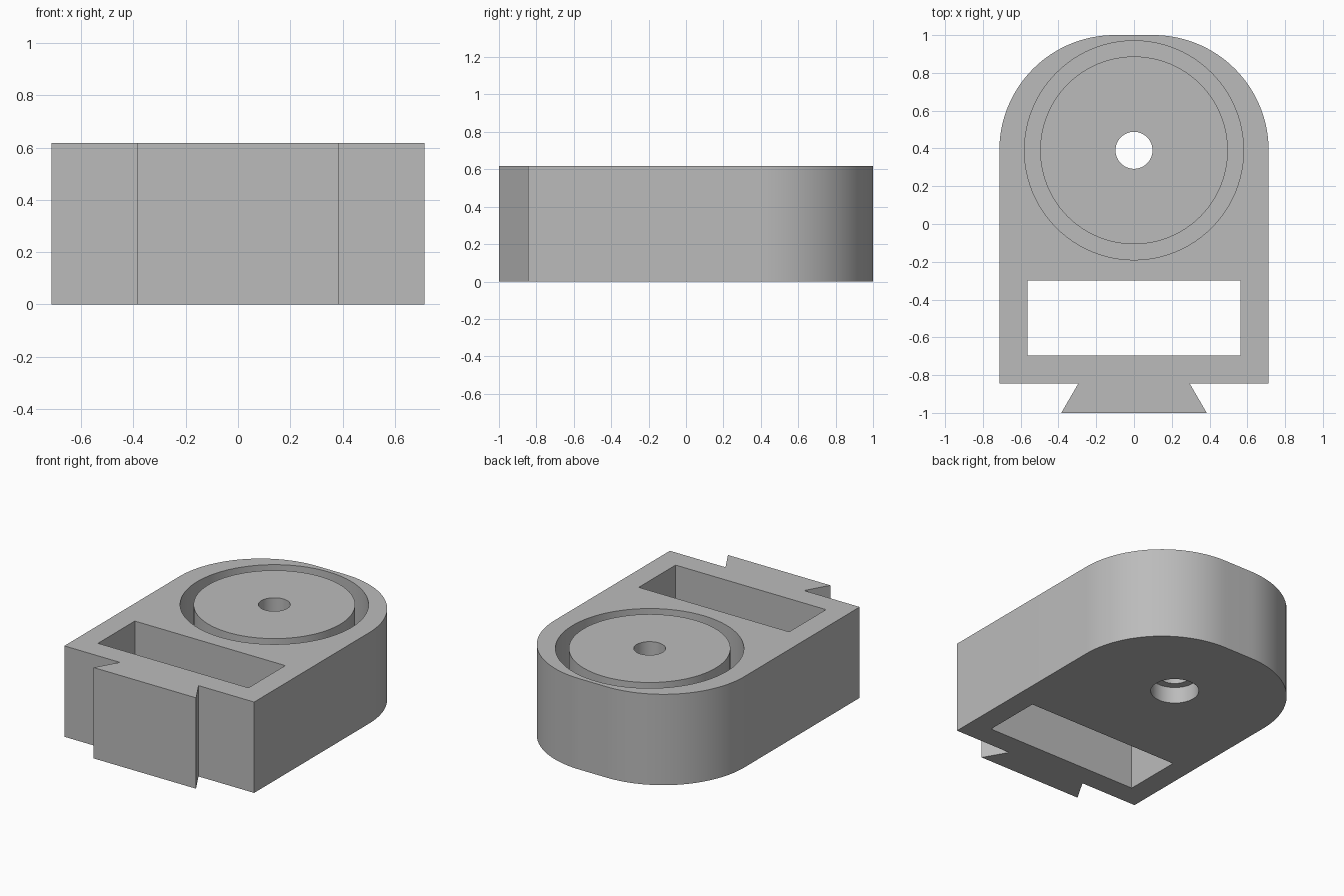
import bpy
import bmesh
from math import cos, sin, pi, radians

HEIGHT = 0.617
HUB_Y = 0.39
HALF_WIDTH = 0.713
CORNER = 0.61

cube = bpy.data.objects.get("Cube")
if cube:
    bpy.data.objects.remove(cube, do_unlink=True)

grey = bpy.data.materials.new("plain grey")
grey.use_nodes = True
grey.diffuse_color = (0.5, 0.5, 0.5, 1)
bsdf = next(n for n in grey.node_tree.nodes if n.type == "BSDF_PRINCIPLED")
bsdf.inputs["Base Color"].default_value = grey.diffuse_color


def prism(name, outline, bottom, top):
    """Extrude a counter-clockwise outline from bottom to top."""
    bm = bmesh.new()
    face = bm.faces.new([bm.verts.new((x, y, bottom)) for x, y in outline])
    new = bmesh.ops.extrude_face_region(bm, geom=[face])["geom"]
    verts = [v for v in new if isinstance(v, bmesh.types.BMVert)]
    bmesh.ops.translate(bm, verts=verts, vec=(0, 0, top - bottom))
    bmesh.ops.recalc_face_normals(bm, faces=bm.faces)
    mesh = bpy.data.meshes.new(name)
    bm.to_mesh(mesh)
    bm.free()
    mesh.materials.append(grey)
    obj = bpy.data.objects.new(name, mesh)
    bpy.context.collection.objects.link(obj)
    return obj


def arc(cx, cy, radius, start, end, steps):
    angles = [start + (end - start) * i / steps for i in range(steps + 1)]
    return [(cx + radius * cos(a), cy + radius * sin(a)) for a in angles]


def disc(name, radius, bottom, top, sides=96):
    return prism(name, arc(0, HUB_Y, radius, 0, 2 * pi, sides)[:-1], bottom, top)


def combine(target, tool, operation):
    """Apply a boolean and discard the tool."""
    tool.hide_render = True
    bpy.ops.object.select_all(action="DESELECT")
    bpy.context.view_layer.objects.active = target
    target.select_set(True)
    mod = target.modifiers.new(tool.name, "BOOLEAN")
    mod.object = tool
    mod.operation = operation
    mod.solver = "EXACT"
    bpy.ops.object.modifier_apply(modifier=mod.name)
    bpy.data.objects.remove(tool, do_unlink=True)


# Body with rounded back and dovetail rail at the front
half = [(0.385, -1), (0.295, -0.845), (HALF_WIDTH, -0.845)]
half += arc(HALF_WIDTH - CORNER, HUB_Y, CORNER, 0, pi / 2, 32)
outline = half + [(-x, y) for x, y in reversed(half)]
body = prism("dovetail_holder_body", outline, 0, HEIGHT)

# Rectangular slot right through
slot = [(-0.565, -0.695), (0.565, -0.695), (0.565, -0.3), (-0.565, -0.3)]
combine(body, prism("slot_cutter", slot, -0.1, 1), "DIFFERENCE")

# Ring groove around a central post
combine(body, disc("groove_cutter", 0.58, 0.14, 1), "DIFFERENCE")
combine(body, disc("centre_post", 0.497, 0.07, HEIGHT), "UNION")

# Bolt hole with a counterbore underneath
combine(body, disc("bolt_hole_cutter", 0.098, -0.1, 1, 48), "DIFFERENCE")
combine(body, disc("counterbore_cutter", 0.148, -0.1, 0.11, 48), "DIFFERENCE")

bpy.ops.object.shade_smooth_by_angle(angle=radians(30))
